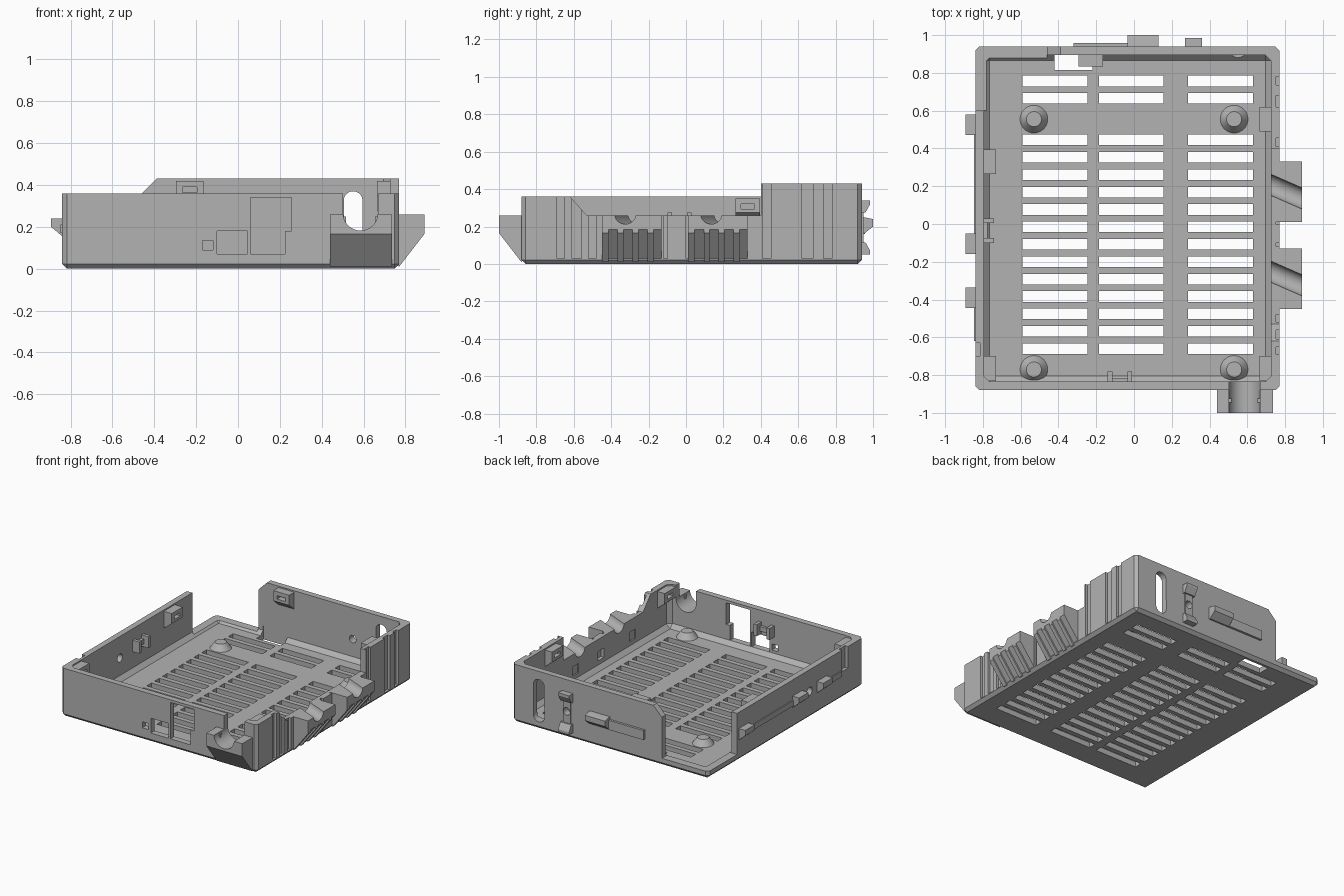
import bpy, bmesh, math
from mathutils import Vector

cube = bpy.data.objects.get("Cube")
if cube:
    bpy.data.objects.remove(cube)

grey = bpy.data.materials.new("mid grey")
grey.use_nodes = True
grey.diffuse_color = (0.45, 0.45, 0.45, 1)
grey.node_tree.nodes["Principled BSDF"].inputs["Base Color"].default_value = (0.45, 0.45, 0.45, 1)


def finish(name, bm):
    bmesh.ops.recalc_face_normals(bm, faces=bm.faces)
    me = bpy.data.meshes.new(name)
    bm.to_mesh(me)
    bm.free()
    me.materials.append(grey)
    ob = bpy.data.objects.new(name, me)
    bpy.context.collection.objects.link(ob)
    return ob


def add_box(bm, x0, x1, y0, y1, z0, z1):
    vs = bmesh.ops.create_cube(bm, size=1)["verts"]
    for v in vs:
        v.co = Vector((x0 if v.co.x < 0 else x1, y0 if v.co.y < 0 else y1, z0 if v.co.z < 0 else z1))


def boxes(name, *items):
    bm = bmesh.new()
    for b in items:
        add_box(bm, *b)
    return finish(name, bm)


def bevelled_box(name, dims, width, pick):
    bm = bmesh.new()
    add_box(bm, *dims)
    edges = [e for e in bm.edges if pick(e)]
    bmesh.ops.bevel(bm, geom=edges, offset=width, segments=1, affect='EDGES')
    return finish(name, bm)


def prism(name, axis, t0, t1, pts):
    """Extrude a profile along an axis."""
    place = {"x": lambda a, b, t: (t, a, b), "y": lambda a, b, t: (a, t, b)}[axis]
    bm = bmesh.new()
    lo, hi = ([bm.verts.new(place(a, b, t)) for a, b in pts] for t in (t0, t1))
    bm.faces.new(lo)
    bm.faces.new(hi)
    for i in range(len(pts)):
        j = (i + 1) % len(pts)
        bm.faces.new((lo[i], lo[j], hi[j], hi[i]))
    return finish(name, bm)


def rod(name, p, q, r, r2=None, sides=32):
    """Cylinder or cone between two points."""
    p, q = Vector(p), Vector(q)
    bm = bmesh.new()
    bmesh.ops.create_cone(bm, cap_ends=True, segments=sides, radius1=r,
                          radius2=r if r2 is None else r2, depth=(q - p).length)
    rot = (q - p).to_track_quat('Z', 'Y')
    for v in bm.verts:
        v.co = rot @ v.co + (p + q) / 2
    return finish(name, bm)


def cut(ob, *cutters, keep=False):
    for c in cutters:
        m = ob.modifiers.new("cut", 'BOOLEAN')
        m.operation, m.solver, m.object = 'DIFFERENCE', 'EXACT', c
        dg = bpy.context.evaluated_depsgraph_get()
        me = bpy.data.meshes.new_from_object(ob.evaluated_get(dg))
        ob.modifiers.clear()
        ob.data = me
        if not keep:
            bpy.data.objects.remove(c)


# Tray shell, hollowed with a sloped inner foot
shell = bevelled_box("tray_shell", (-.84, .77, -.88, .94, 0, .43), .022,
                     lambda e: any(v.co.z < .1 for v in e.verts))
cut(shell, bevelled_box("cavity", (-.795, .725, -.835, .895, .04, .6), .03,
                        lambda e: any(v.co.z < .1 for v in e.verts)))

# Stepped wall tops and the open back corner
cut(shell,
    boxes("front_top", (-1, 1, -1, -.8, .36, .7)),
    boxes("left_top", (-1, -.7, -1, .61, .36, .7)),
    boxes("left_gap", (-1, -.76, .6, .88, .055, .7)),
    prism("back_top", "y", .86, 1.1, [(-1, .055), (-.46, .055), (-.46, .36), (-.37, .45), (-.37, .7), (-1, .7)]),
    prism("right_top", "x", .6, 1, [(-1, .36), (-.62, .36), (-.53, .26), (.4, .26), (.4, .7), (-1, .7)]))

# Floor vents
rows = [.757, .665] + [.445 - .0921 * i for i in range(13)]
columns = [(-.59, -.245), (-.185, .155), (.285, .63)]
cut(shell, boxes("vents", *[(a, b, y - .028, y + .028, -.1, .1) for y in rows for a, b in columns]))
cut(shell, boxes("floor_window", (-.42, -.22, .815, .9, -.1, .1)))

# Front ports
cut(shell,
    boxes("ports", (-.1, .045, -1, -.8, .07, .18), (-.17, -.12, -1, -.8, .09, .135)),
    prism("tall_port", "y", -1, -.8, [(.06, .07), (.225, .07), (.225, .18), (.255, .18), (.255, .34), (.06, .34)]))

# Back cable slot and round holes
slot = [(.55 + .045 * math.cos(a), (.325 if a < math.pi else .1) + .045 * math.sin(a))
        for a in [math.pi * i / 10 for i in range(11)] + [math.pi * (1 + i / 10) + .001 for i in range(11)]]
cut(shell,
    prism("back_slot", "y", .85, 1, slot),
    rod("back_hole", (.315, .8, .2), (.315, 1.1, .2), .028),
    rod("left_hole", (-1, -.25, .2), (-.7, -.25, .2), .03),
    prism("left_notch", "x", -.9, -.815, [(-.7, .2), (-.63, .2), (-.63, .5), (-.7, .5)]))

# Outer grooves and inner pockets of the right wall
grooves = [(-.69, -.65), (-.61, -.56), (-.52, -.48), (-.12, -.1), (0, .01), (.41, .455), (.62, .68), (.735, .78)]
cut(shell, boxes("grooves", *[(.752, .9, a, b, .028, .6) for a, b in grooves]))
cut(shell, boxes("pockets", *[(.7, .752, y - .035, y + .035, .1, .17) for y in (.26, -.04, -.41)]))

# Screw bosses with through holes
for side, x in (("left", -.53), ("right", .53)):
    for end, y in (("back", .555), ("front", -.77)):
        boss = rod(f"{end}_{side}_boss", (x, y, .035), (x, y, .085), .077, .04)
        hole = rod("hole", (x, y, -.1), (x, y, .2), .021)
        cut(boss, hole, keep=True)
        cut(shell, hole, rod("countersink", (x, y, -.05), (x, y, .018), .035))

# Side cable clamps, ribbed underneath
for name, y0 in (("back", .01), ("front", -.45)):
    clamp = prism(f"{name}_side_clamp", "x", 0, 1, [(0, 0), (1, 0), (1, 1)])
    bpy.data.objects.remove(clamp)
    clamp = prism(f"{name}_side_clamp", "y", y0, y0 + .32,
                  [(.735, .26), (.89, .26), (.89, .165), (.77, .01), (.735, .03)])
    for i in range(4):
        y = y0 + .035 + i * .08
        cut(clamp, prism("rib_gap", "y", y, y + .05, [(.92, .222), (.75, .003), (.75, -.1), (.92, -.1)]))
    channel = rod("channel", (.65, y0 + .23, .265), (.97, y0 + .09, .265), .052)
    cut(clamp, channel, keep=True)
    cut(shell, channel)
    for y in (y0 + .05, y0 + .27):
        cut(clamp, rod("screw", (.83, y, .1), (.83, y, .4), .021))

# Front cable clamp with its open notch
clamp = prism("front_clamp", "x", .44, .735, [(-.86, .26), (-1, .26), (-1, .165), (-.88, .01), (-.86, .03)])
channel = rod("channel", (.585, -1.1, .265), (.585, -.7, .265), .083)
cut(clamp, channel, keep=True)
cut(shell, channel, boxes("notch", (.502, .668, -1, -.8, .265, .6)))
cut(clamp, *[rod("screw", (x, -.94, .1), (x, -.94, .4), .021) for x in (.487, .683)])
boxes("clamp_teeth", (.495, .515, -.945, -.925, .2, .25), (.655, .675, -.945, -.925, .2, .25))


# Screw lugs inside the walls, sloped underneath with a nut slot
def lug(name, axis, wall, tip, c, top):
    pts = [(wall, top), (tip, top), (tip, top - .075), (wall, top - .13)]
    h = (wall + tip * 2) / 3
    if axis == "y":
        ob = prism(name, "y", c - .065, c + .065, pts)
        x, y = h, c
        nut = (min(h, tip) - .02, max(h, tip) + .02, c - .035, c + .035, top - .055, top - .03)
    else:
        ob = prism(name, "x", c - .065, c + .065, pts)
        x, y = c, h
        nut = (c - .035, c + .035, min(h, tip) - .02, max(h, tip) + .02, top - .055, top - .03)
    cut(ob, boxes("nut", nut), rod("screw", (x, y, top - .09), (x, y, top + .1), .021))


lug("left_lug", "y", -.80, -.73, .33, .35)
lug("front_left_lug", "y", -.80, -.73, -.765, .35)
lug("front_right_lug", "y", .73, .665, -.765, .35)
lug("back_right_lug", "y", .73, .665, .555, .42)
lug("back_lug", "x", .90, .835, -.23, .42)

# Inner cable-tie clips
boxes("left_clip", (-.80, -.74, -.1, -.075, .19, .275), (-.80, -.74, .005, .03, .19, .275),
      (-.80, -.775, -.075, .005, .215, .25))
boxes("front_clip", (-.14, -.115, -.84, -.78, .19, .275), (-.035, -.01, -.84, -.78, .19, .275),
      (-.115, -.035, -.84, -.815, .215, .25))

# Latches on the left wall
for i, y in enumerate((.525, -.105, -.39)):
    prism(f"left_latch_{i + 1}", "y", y - .055, y + .055,
          [(-.835, .24), (-.893, .24), (-.893, .2), (-.84, .155), (-.835, .155)])
boxes("left_rail", (-.848, -.835, -.05, .47, .17, .21), (-.848, -.835, -.62, -.445, .17, .21))

# Back latch and tie bracket
prism("back_latch", "x", -.035, .13, [(.93, .25), (.95, .25), (1, .24), (1, .2), (.95, .16), (.93, .16)])
boxes("back_rail", (-.32, -.03, .93, .957, .16, .23))
for name, z, s in (("upper", .31, 1), ("lower", .08, -1)):
    prism(f"{name}_tie_hook", "x", .27, .36,
          [(.93, z - .035 * s), (.96, z - .035 * s), (.985, z + .01 * s), (.985, z + .03 * s), (.93, z + .03 * s)])
bracket = boxes("tie_bracket", (.285, .345, .935, .95, .1, .3))
cut(bracket, rod("hole", (.315, .9, .2), (.315, 1, .2), .028))

# Flat shading for planes, smooth for round parts
for ob in bpy.context.scene.objects:
    ob.select_set(ob.type == 'MESH')
    bpy.context.view_layer.objects.active = ob
bpy.ops.object.shade_smooth_by_angle(angle=math.radians(25))
